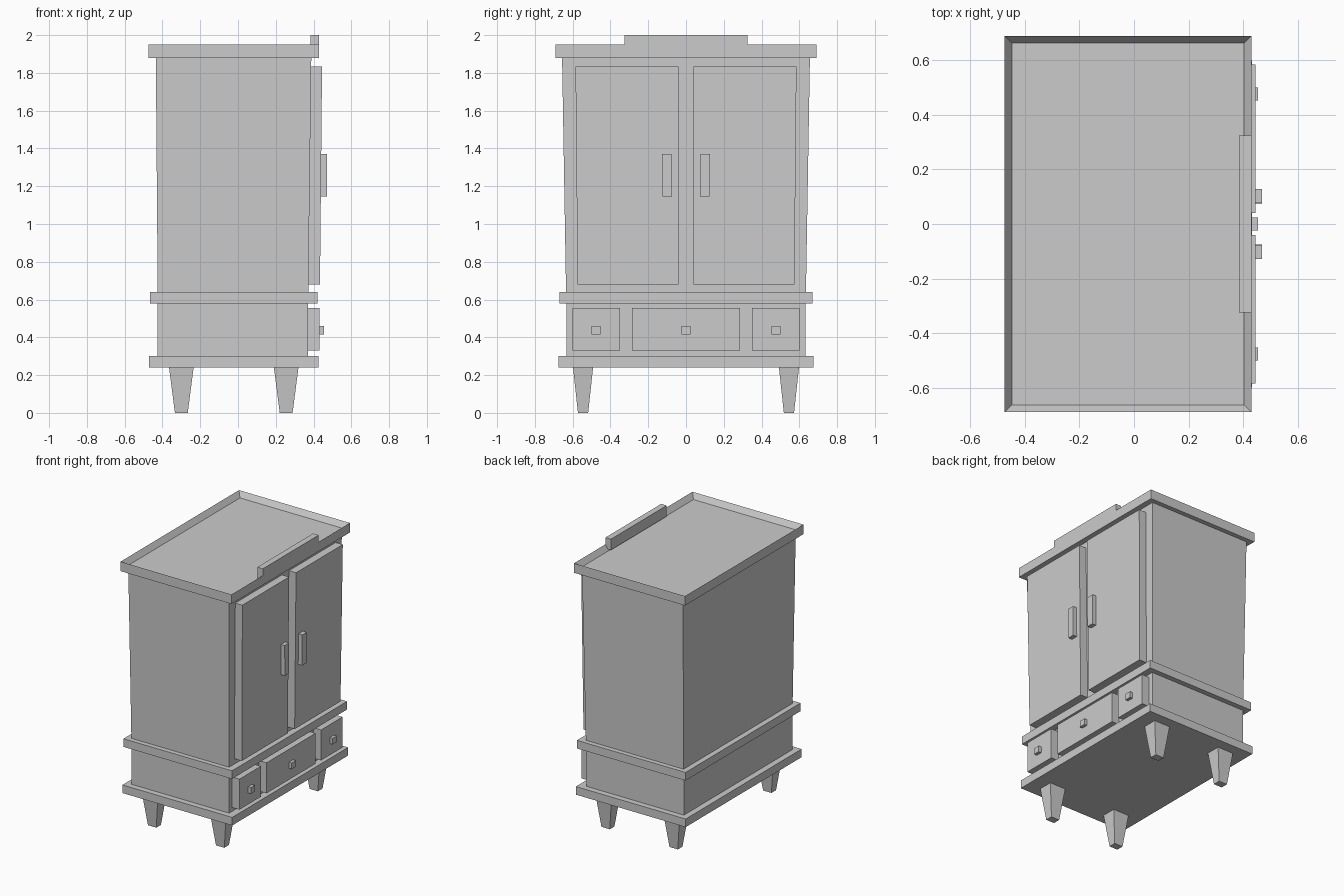
import bpy
import bmesh

if "Cube" in bpy.data.objects:
    bpy.data.objects.remove(bpy.data.objects["Cube"])


def tapered(name, z0, z1, bottom, top=None):
    """Box between two rectangles given as (x0, x1, y0, y1)."""
    top = top or bottom
    bm = bmesh.new()
    rings = []
    for z, (x0, x1, y0, y1) in ((z0, bottom), (z1, top)):
        rings.append([bm.verts.new((x, y, z))
                      for x, y in ((x0, y0), (x1, y0), (x1, y1), (x0, y1))])
    low, high = rings
    bm.faces.new(low[::-1])
    bm.faces.new(high)
    for i in range(4):
        j = (i + 1) % 4
        bm.faces.new((low[i], low[j], high[j], high[i]))
    bmesh.ops.recalc_face_normals(bm, faces=bm.faces[:])
    mesh = bpy.data.meshes.new(name)
    bm.to_mesh(mesh)
    bm.free()
    obj = bpy.data.objects.new(name, mesh)
    bpy.context.collection.objects.link(obj)
    return obj


def mirrored(rect, side):
    """Flip a rectangle across y = 0 when side is -1."""
    x0, x1, y0, y1 = rect
    return rect if side > 0 else (x0, x1, -y1, -y0)


# Carcass: base slab, drawer case, middle slab, flared cupboard
tapered("base_slab", 0.24, 0.30, (-0.47, 0.425, -0.675, 0.675))
tapered("drawer_case", 0.30, 0.58, (-0.425, 0.37, -0.632, 0.632))
tapered("middle_slab", 0.58, 0.64, (-0.465, 0.42, -0.67, 0.67))
tapered("cupboard_body", 0.64, 1.88, (-0.425, 0.372, -0.635, 0.635),
        (-0.435, 0.388, -0.656, 0.656))

# Top slab with a sunken tray
top = tapered("top_slab", 1.88, 1.95, (-0.475, 0.43, -0.69, 0.69))
bm = bmesh.new()
bm.from_mesh(top.data)
bm.faces.ensure_lookup_table()
lid = max(bm.faces, key=lambda f: f.calc_center_median().z)
bmesh.ops.inset_region(bm, faces=[lid], thickness=0.038)
bmesh.ops.translate(bm, verts=lid.verts[:], vec=(0, 0, -0.04))
bm.to_mesh(top.data)
bm.free()

# Raised crest above the doors
tapered("crest", 1.92, 2.0, (0.385, 0.43, -0.325, 0.325))

# Doors, handles, side drawers and legs in mirrored pairs
for side, label in ((1, "right"), (-1, "left")):
    tapered(f"{label}_door", 0.68, 1.835,
            mirrored((0.368, 0.434, 0.04, 0.574), side),
            mirrored((0.385, 0.445, 0.04, 0.585), side))
    tapered(f"{label}_door_handle", 1.145, 1.37,
            mirrored((0.43, 0.47, 0.075, 0.125), side),
            mirrored((0.435, 0.47, 0.077, 0.128), side))
    tapered(f"{label}_drawer", 0.33, 0.555, mirrored((0.36, 0.432, 0.35, 0.60), side))
    tapered(f"{label}_drawer_knob", 0.415, 0.46,
            mirrored((0.425, 0.455, 0.453, 0.50), side))
    for x, end in ((-0.30, "back"), (0.255, "front")):
        tapered(f"{label}_{end}_leg", 0.0, 0.24,
                mirrored((x - 0.034, x + 0.034, 0.518, 0.572), side),
                mirrored((x - 0.065, x + 0.065, 0.492, 0.598), side))

# Centre drawer
tapered("centre_drawer", 0.33, 0.555, (0.36, 0.432, -0.285, 0.285))
tapered("centre_drawer_knob", 0.415, 0.46, (0.425, 0.455, -0.024, 0.024))
